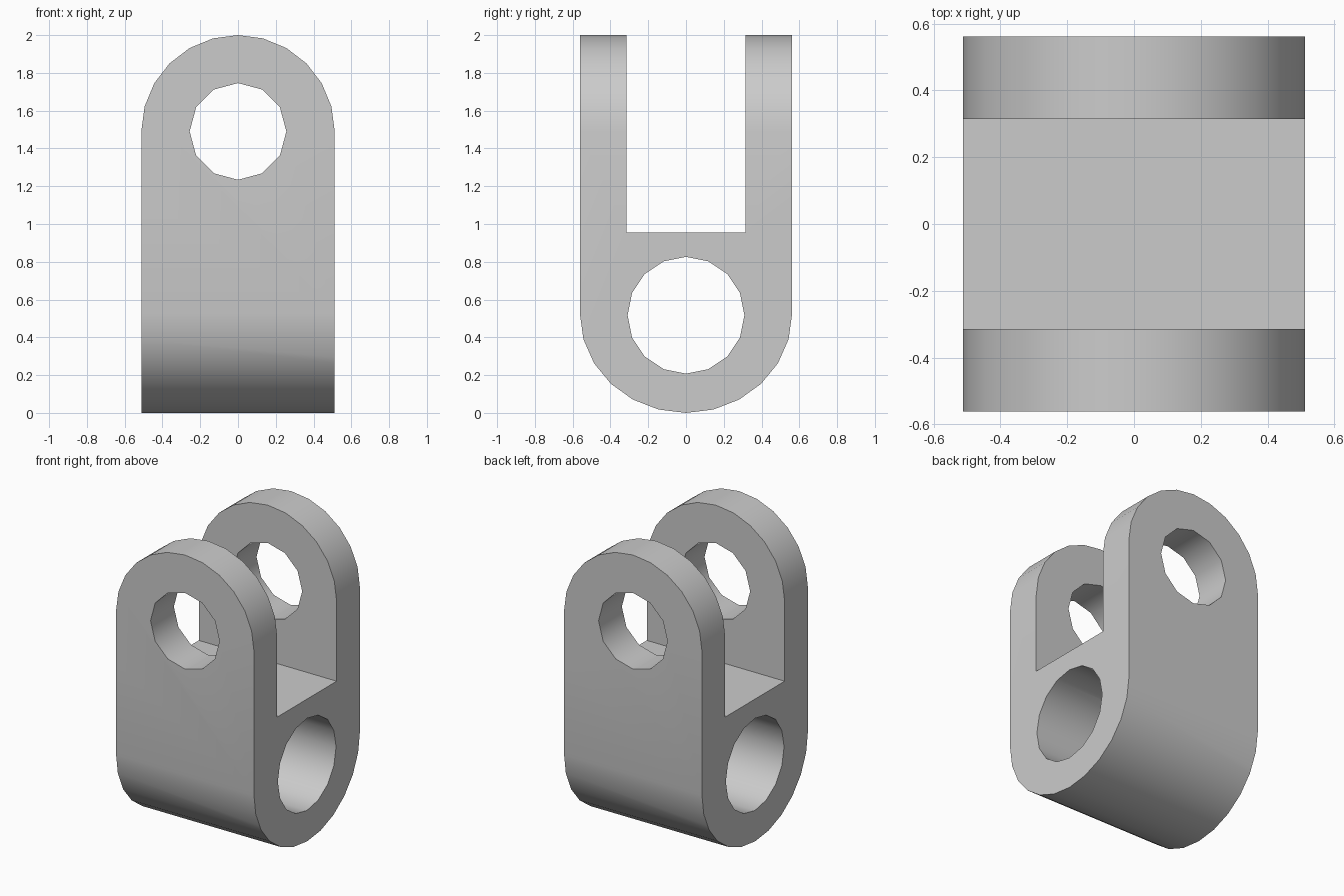
import bpy
import bmesh
from math import sin, cos, pi, radians
from mathutils import Vector

cube = bpy.data.objects.get("Cube")
if cube:
    bpy.data.objects.remove(cube, do_unlink=True)

HALF_X, HALF_Y, HEIGHT = 0.512, 0.562, 2.0
SLOT_Y, SLOT_Z = 0.315, 0.955
TOP_Z, LOW_Z = 1.49, 0.525

grey = bpy.data.materials.new("plain grey")
colour = (0.6, 0.6, 0.6, 1)
grey.diffuse_color = colour
grey.use_nodes = True
grey.node_tree.nodes["Principled BSDF"].inputs["Base Color"].default_value = colour


def arc(cz, rw, rh, start, end, steps):
    """Points of an elliptical arc as (across, up) pairs."""
    angles = [start + (end - start) * i / steps for i in range(steps + 1)]
    return [(rw * cos(a), cz + rh * sin(a)) for a in angles]


def extrude(name, profile, axis, half):
    """Prism of an (across, up) profile, running along x or y."""
    bm = bmesh.new()
    place = (lambda u, v: (-half, u, v)) if axis == "x" else (lambda u, v: (u, -half, v))
    face = bm.faces.new([bm.verts.new(place(u, v)) for u, v in profile])
    made = bmesh.ops.extrude_face_region(bm, geom=[face])["geom"]
    shift = Vector((2 * half, 0, 0) if axis == "x" else (0, 2 * half, 0))
    bmesh.ops.translate(bm, vec=shift,
                        verts=[g for g in made if isinstance(g, bmesh.types.BMVert)])
    bmesh.ops.recalc_face_normals(bm, faces=bm.faces)
    mesh = bpy.data.meshes.new(name)
    bm.to_mesh(mesh)
    bm.free()
    mesh.materials.append(grey)
    obj = bpy.data.objects.new(name, mesh)
    bpy.context.collection.objects.link(obj)
    return obj


def combine(target, cutter, operation):
    """Apply a boolean and discard the cutter."""
    cutter.hide_render = True
    mod = target.modifiers.new(operation, "BOOLEAN")
    mod.operation, mod.object, mod.solver = operation, cutter, "EXACT"
    bpy.context.view_layer.objects.active = target
    bpy.ops.object.modifier_apply(modifier=mod.name)
    bpy.data.objects.remove(cutter, do_unlink=True)


# U-shaped side profile with a rounded base
fork = arc(LOW_Z, HALF_Y, LOW_Z, pi, 2 * pi, 12)
fork += [(HALF_Y, HEIGHT), (SLOT_Y, HEIGHT), (SLOT_Y, SLOT_Z),
         (-SLOT_Y, SLOT_Z), (-SLOT_Y, HEIGHT), (-HALF_Y, HEIGHT)]
clevis = extrude("clevis_bracket", fork, "x", HALF_X)

# Rounded ends of both lugs
lug = arc(TOP_Z, HALF_X, HEIGHT - TOP_Z, 0, pi, 12) + [(-HALF_X, -0.1), (HALF_X, -0.1)]
combine(clevis, extrude("lug_outline", lug, "y", 1), "INTERSECT")

# Pin hole through the lugs and cross bore through the base
pin = arc(TOP_Z, 0.256, 0.256, 0, 2 * pi, 12)[:-1]
combine(clevis, extrude("pin_hole", pin, "y", 1), "DIFFERENCE")
bore = arc(0.517, 0.309, 0.309, 0, 2 * pi, 16)[:-1]
combine(clevis, extrude("cross_bore", bore, "x", 1), "DIFFERENCE")

# Smooth arcs, crisp rims
bpy.ops.object.select_all(action="DESELECT")
clevis.select_set(True)
bpy.context.view_layer.objects.active = clevis
bpy.ops.object.shade_smooth_by_angle(angle=radians(40))
